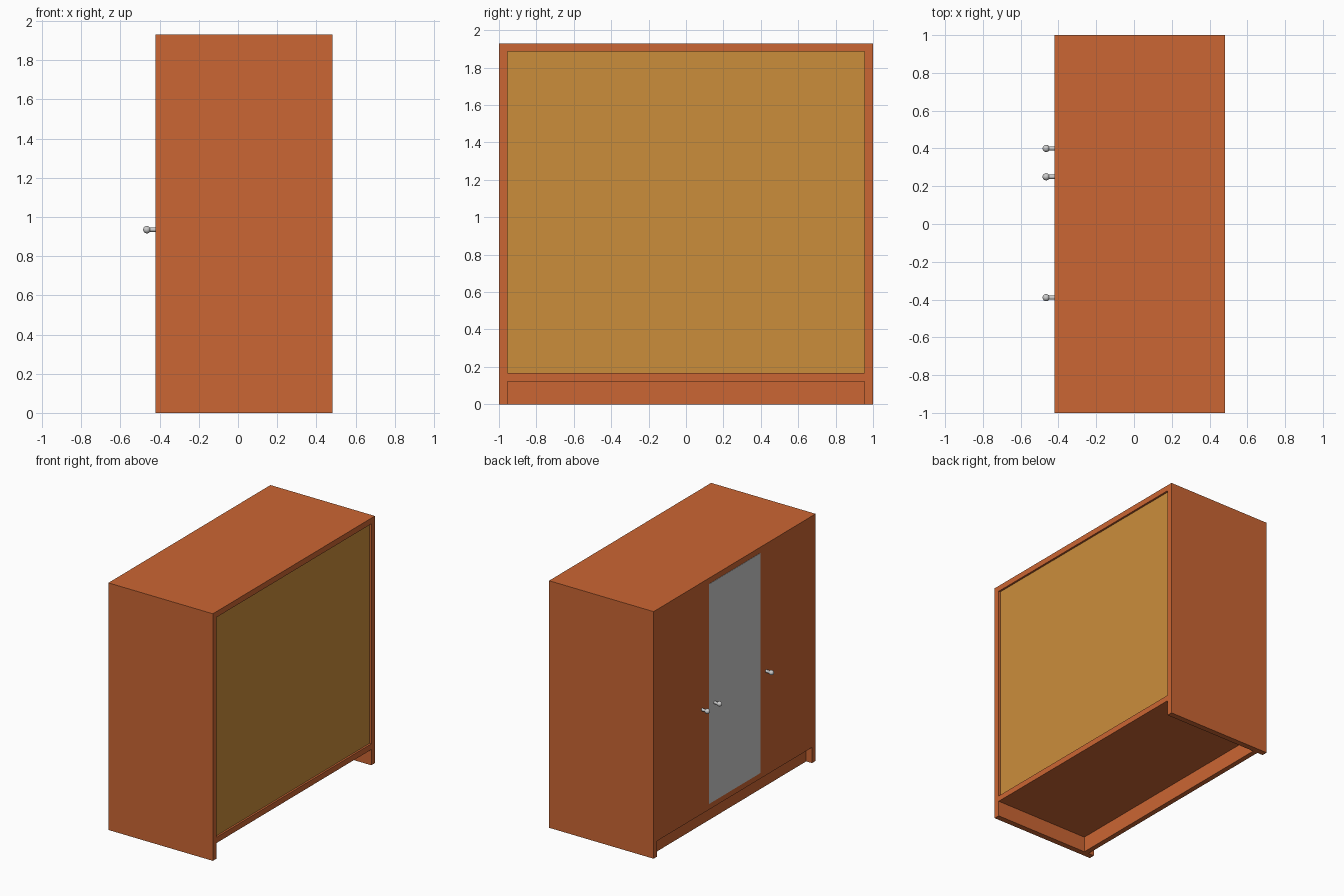
import bpy
import math
from mathutils import Vector

cube = bpy.data.objects.get("Cube")
if cube:
    bpy.data.objects.remove(cube, do_unlink=True)


def material(name, rgb):
    m = bpy.data.materials.new(name)
    m.use_nodes = True
    colour = (*rgb, 1)
    m.diffuse_color = colour
    m.node_tree.nodes["Principled BSDF"].inputs["Base Color"].default_value = colour
    return m


WOOD = material("orange wood", (0.6, 0.133, 0.033))
BACKING = material("yellow hardboard", (0.6, 0.27, 0.044))
SILVER = material("silver grey", (0.6, 0.6, 0.6))

# Overall sizes: the doors face -x
FRONT, BACK = -0.42, 0.483
HALF, TOP, T = 1.0, 1.93, 0.045
FLOOR = 0.167
INNER = HALF - T


def board(name, low, high, mat):
    low, high = Vector(low), Vector(high)
    bpy.ops.mesh.primitive_cube_add(size=1, location=(low + high) / 2)
    ob = bpy.context.object
    ob.name = name
    ob.scale = high - low
    bpy.ops.object.transform_apply(location=False, rotation=False, scale=True)
    ob.data.materials.append(mat)
    return ob


# Carcass
for side, y in (("right", -HALF), ("left", INNER)):
    board(side + "_end_panel", (FRONT, y, 0), (BACK, y + T, TOP), WOOD)
board("top_board", (FRONT, -INNER, TOP - T), (BACK, INNER, TOP), WOOD)
board("bottom_board", (FRONT, -INNER, FLOOR - T), (BACK, INNER, FLOOR), WOOD)
board("plinth", (FRONT + 0.05, -INNER, 0), (FRONT + 0.09, INNER, FLOOR - T), WOOD)
board("back_panel", (BACK - 0.035, -INNER, FLOOR), (BACK - 0.015, INNER, TOP - T), BACKING)

# Three flush doors, the middle one faced with a mirror
width = 2 * INNER / 3
for i, name in enumerate(("right_door", "middle_door", "left_door")):
    y = -INNER + i * width
    board(name, (FRONT, y, FLOOR), (FRONT + 0.04, y + width, TOP - T), WOOD)
board("mirror", (FRONT - 0.002, -width / 2, FLOOR), (FRONT, width / 2, TOP - T), SILVER)

# Door knobs: a short stem and a ball
for name, y in (("right", -0.39), ("middle", 0.25), ("left", 0.4)):
    bpy.ops.mesh.primitive_cylinder_add(vertices=24, radius=0.011, depth=0.045,
                                        location=(FRONT - 0.02, y, 0.935),
                                        rotation=(0, math.pi / 2, 0))
    stem = bpy.context.object
    stem.name = name + "_knob_stem"
    bpy.ops.object.shade_smooth_by_angle()
    bpy.ops.mesh.primitive_uv_sphere_add(segments=24, ring_count=12, radius=0.019,
                                         location=(FRONT - 0.045, y, 0.935))
    ball = bpy.context.object
    ball.name = name + "_knob_ball"
    bpy.ops.object.shade_smooth()
    for ob in (stem, ball):
        ob.data.materials.append(SILVER)
